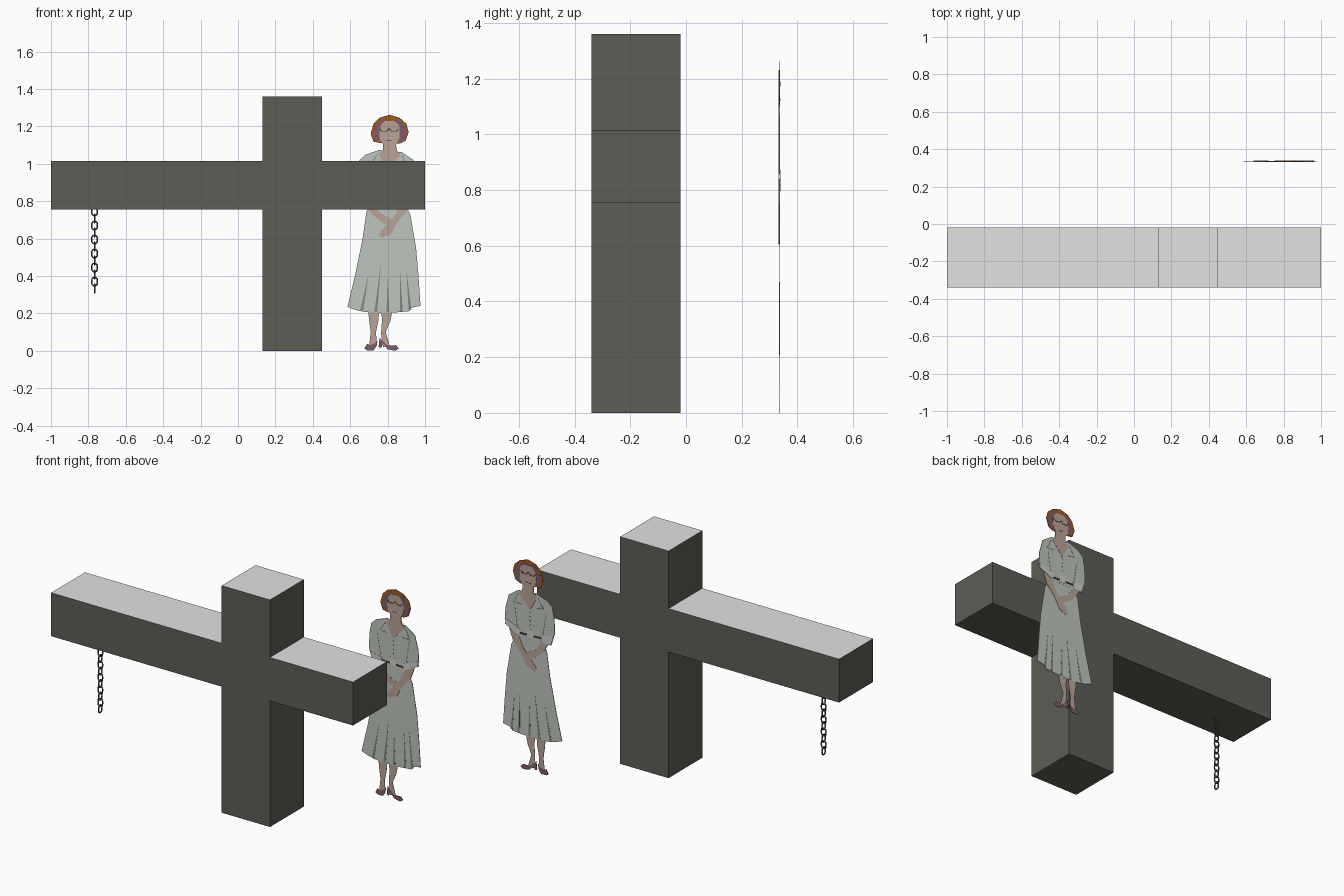
import bpy, bmesh, math


def material(name, *rgb):
    lin = [(c / 255 / 12.92 if c < 10 else ((c / 255 + 0.055) / 1.055) ** 2.4) for c in rgb]
    m = bpy.data.materials.new(name)
    m.diffuse_color = (*lin, 1)
    return m


CHARCOAL = material("charcoal", 93, 93, 86)
PALE = material("pale_grey", 226, 226, 226)
IRON = material("iron", 84, 84, 79)
DRESS = material("grey_green_cloth", 190, 197, 189)
FOLD = material("cloth_fold", 128, 136, 130)
CUFF = material("cuff_grey", 206, 206, 204)
SKIN = material("skin", 187, 164, 150)
AUBURN = material("auburn", 168, 88, 18)
PLUM = material("plum", 128, 92, 106)
DARK = material("dark_trim", 58, 52, 54)


def plate(name, outline, y0, y1, *mats):
    """Extrude a front-view (x, z) outline from y0 to y1."""
    bm = bmesh.new()
    face = bm.faces.new([bm.verts.new((x, y0, z)) for x, z in outline])
    ext = bmesh.ops.extrude_face_region(bm, geom=[face])
    bmesh.ops.translate(bm, vec=(0, y1 - y0, 0),
                        verts=[e for e in ext["geom"] if isinstance(e, bmesh.types.BMVert)])
    bmesh.ops.recalc_face_normals(bm, faces=bm.faces)
    if len(mats) > 1:  # second material on upward faces
        bm.normal_update()
        for f in bm.faces:
            f.material_index = int(f.normal.z > 0.5)
    me = bpy.data.meshes.new(name)
    bm.to_mesh(me)
    bm.free()
    for m in mats:
        me.materials.append(m)
    ob = bpy.data.objects.new(name, me)
    bpy.context.collection.objects.link(ob)
    return ob


def cutout(name, mat, layer, outline):
    """Figure piece: higher layers stand out slightly on both sides."""
    t = 0.0008 + 0.0006 * layer
    return plate(name, outline, 0.335 - t, 0.335 + t, mat)


def strip(name, mat, layer, a, b, w):
    """Thin straight line between two points."""
    dx, dz = b[0] - a[0], b[1] - a[1]
    s = w / 2 / math.hypot(dx, dz)
    nx, nz = -dz * s, dx * s
    cutout(name, mat, layer, [(a[0] + nx, a[1] + nz), (a[0] - nx, a[1] - nz),
                              (b[0] - nx, b[1] - nz), (b[0] + nx, b[1] + nz)])


# Post and beam as one cross-shaped solid with pale top faces
L, R, LO, HI, TOP = 0.13, 0.45, 0.755, 1.015, 1.36
plate("post_and_beam",
      [(L, 0), (R, 0), (R, LO), (1, LO), (1, HI), (R, HI), (R, TOP),
       (L, TOP), (L, HI), (-1, HI), (-1, LO), (L, LO)],
      -0.34, -0.02, CHARCOAL, PALE)

# Hanging chain of alternating stretched links
for i in range(12):
    bpy.ops.mesh.primitive_torus_add(
        major_segments=12, minor_segments=8, major_radius=0.0155, minor_radius=0.004,
        location=(-0.767, -0.207, 0.745 - 0.0375 * i),
        rotation=(0, math.pi / 2, 0 if i % 2 else math.pi / 2))
    link = bpy.context.object
    link.name = f"chain_link_{i + 1}"
    for v in link.data.vertices:
        if abs(v.co.x) > 1e-4:
            v.co.x += math.copysign(0.0075, v.co.x)
    link.data.materials.append(IRON)
    bpy.ops.object.shade_smooth_by_angle()

# Legs and shoes of the flat standing figure
cutout("left_leg", SKIN, 0, [(.695, .24), (.757, .24), (.75, .16), (.738, .1), (.742, .03),
                             (.70, .02), (.71, .1), (.70, .17)])
cutout("right_leg", SKIN, 0, [(.76, .24), (.83, .24), (.815, .16), (.79, .1), (.81, .03),
                              (.775, .02), (.765, .09), (.77, .17)])
cutout("left_shoe", PLUM, 1, [(.676, .012), (.69, .003), (.725, .003), (.74, .025), (.746, .055),
                              (.732, .04), (.705, .03), (.69, .038)])
cutout("right_shoe", PLUM, 1, [(.757, .07), (.752, .02), (.765, .015), (.775, .04), (.80, .008),
                               (.84, 0), (.86, .012), (.845, .03), (.80, .028), (.77, .055)])

# Skirt with pleats
cutout("skirt", DRESS, 1, [(.725, .815), (.687, .745), (.666, .6), (.625, .4), (.585, .235),
                           (.63, .218), (.676, .208), (.762, .203), (.85, .206), (.917, .212),
                           (.922, .23), (.976, .24), (.965, .4), (.952, .55), (.922, .727),
                           (.88, .815)])
for i, (tx, tz, bx, bz) in enumerate([(.70, .42, .66, .215), (.765, .47, .735, .207),
                                      (.80, .40, .80, .207), (.865, .45, .872, .21),
                                      (.90, .44, .918, .22)]):
    cutout(f"skirt_pleat_{i + 1}", FOLD, 2, [(tx, tz), (bx - .006, bz), (bx + .009, bz)])

# Bodice, collar, belt
cutout("bodice", DRESS, 2, [(.757, 1.075), (.682, 1.048), (.65, 1.02), (.637, .95), (.635, .86),
                            (.66, .81), (.72, .81), (.725, .79), (.875, .79), (.88, .83),
                            (.93, .83), (.965, .865), (.96, .94), (.938, 1.02), (.874, 1.064),
                            (.815, 1.055)])
for side, pts in {"left": [(.745, 1.05), (.71, .995), (.755, .985)],
                  "right": [(.875, 1.045), (.905, .985), (.85, .985)]}.items():
    strip(f"{side}_collar_seam", FOLD, 3, pts[0], pts[1], .005)
    strip(f"{side}_collar_edge", FOLD, 3, pts[1], pts[2], .005)
strip("left_sleeve_seam", FOLD, 3, (.69, .97), (.715, .83), .004)
strip("right_sleeve_seam", FOLD, 3, (.90, .97), (.88, .83), .004)
strip("belt", DARK, 3, (.722, .815), (.878, .81), .012)
cutout("buckle", CUFF, 4, [(.775, .80), (.815, .80), (.815, .85), (.775, .85)])
for i in range(4):
    z = .95 - .025 * i
    cutout(f"button_{i + 1}", DARK, 3, [(.792, z), (.797, z - .005), (.802, z), (.797, z + .005)])

# Folded arms with cuffs
cutout("left_forearm", SKIN, 3, [(.67, .80), (.715, .80), (.755, .74), (.83, .70), (.815, .668),
                                 (.77, .685), (.71, .735)])
cutout("right_forearm", SKIN, 4, [(.88, .81), (.935, .82), (.91, .755), (.85, .685), (.82, .625),
                                  (.77, .604), (.75, .62), (.785, .665), (.84, .725)])
cutout("left_cuff", CUFF, 4, [(.64, .85), (.72, .83), (.718, .79), (.658, .79)])
cutout("right_cuff", CUFF, 5, [(.855, .83), (.955, .872), (.962, .84), (.872, .795)])

# Hair, face and glasses
cutout("hair", AUBURN, 0, [(.709, 1.16), (.725, 1.214), (.757, 1.246), (.81, 1.262), (.864, 1.246),
                           (.90, 1.214), (.912, 1.171), (.896, 1.123), (.864, 1.107),
                           (.757, 1.112), (.725, 1.118)])
cutout("left_hair_lock", PLUM, 1, [(.72, 1.16), (.737, 1.205), (.775, 1.24), (.80, 1.24),
                                   (.77, 1.2), (.765, 1.125), (.74, 1.122)])
cutout("right_hair_lock", PLUM, 1, [(.83, 1.242), (.862, 1.232), (.887, 1.205), (.903, 1.165),
                                    (.888, 1.12), (.86, 1.112), (.85, 1.2)])
cutout("face_and_neck", SKIN, 4, [(.755, 1.16), (.762, 1.205), (.785, 1.228), (.835, 1.23),
                                  (.862, 1.205), (.865, 1.14), (.845, 1.1), (.85, 1.07),
                                  (.87, 1.05), (.797, .96), (.752, 1.055), (.775, 1.072),
                                  (.775, 1.105), (.76, 1.125)])
for side, cx in (("left", .782), ("right", .834)):
    rim = [(cx - .024, 1.188), (cx - .014, 1.174), (cx + .014, 1.174), (cx + .024, 1.188)]
    for i in range(3):
        strip(f"{side}_glasses_rim_{i + 1}", DARK, 5, rim[i], rim[i + 1], .005)
strip("glasses_bridge", DARK, 5, (.80, 1.186), (.816, 1.186), .005)
strip("mouth", PLUM, 5, (.795, 1.125), (.822, 1.125), .006)
